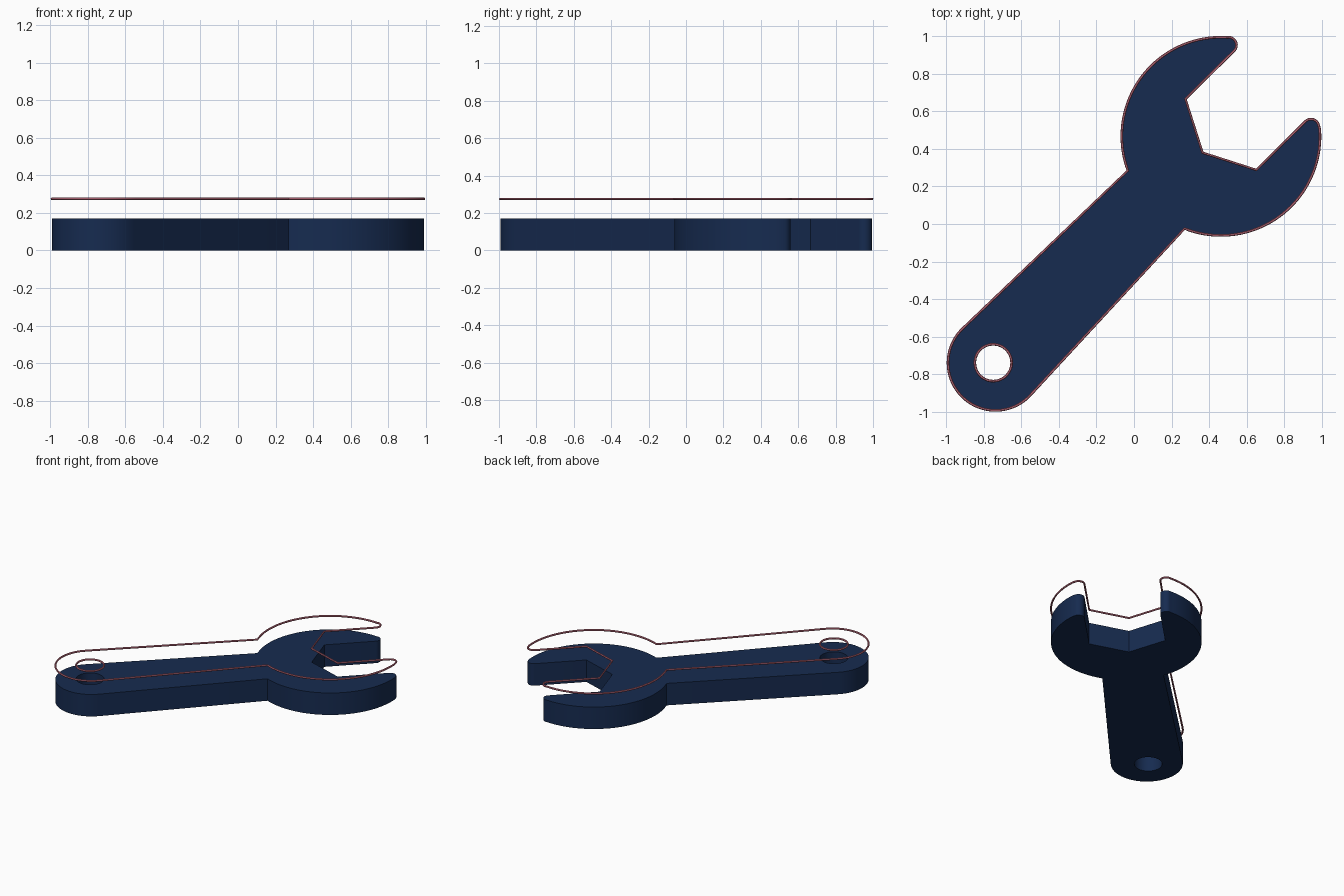
import bpy
from math import sin, cos, radians

if "Cube" in bpy.data.objects:
    bpy.data.objects.remove(bpy.data.objects["Cube"])


def arc(cx, cy, r, a0, a1, n):
    """Points along a circular arc, angles in degrees."""
    return [(cx + r * cos(radians(a0 + (a1 - a0) * i / n)),
             cy + r * sin(radians(a0 + (a1 - a0) * i / n))) for i in range(n + 1)]


def material(name, colour):
    mat = bpy.data.materials.new(name)
    mat.diffuse_color = (*colour, 1)
    mat.use_nodes = True
    mat.node_tree.nodes["Principled BSDF"].inputs["Base Color"].default_value = mat.diffuse_color
    return mat


def make_part(name, loops, z, mat, dims, extrude=0.0, bevel=0.0):
    """Closed loops as a curve, either filled and extruded or swept as a tube."""
    curve = bpy.data.curves.new(name, 'CURVE')
    curve.dimensions = dims
    if dims == '2D':
        curve.fill_mode = 'BOTH'
    else:
        curve.fill_mode = 'FULL'
    curve.extrude = extrude
    curve.bevel_depth = bevel
    curve.bevel_resolution = 1
    for loop in loops:
        spline = curve.splines.new('POLY')
        spline.points.add(len(loop) - 1)
        for p, (x, y) in zip(spline.points, loop):
            p.co = (x, y, 0, 1)
        spline.use_cyclic_u = True
    obj = bpy.data.objects.new(name, curve)
    bpy.context.collection.objects.link(obj)
    obj.location.z = z
    bpy.ops.object.select_all(action='DESELECT')
    obj.select_set(True)
    bpy.context.view_layer.objects.active = obj
    bpy.ops.object.convert(target='MESH')
    obj = bpy.context.object
    obj.data.materials.clear()
    obj.data.materials.append(mat)
    bpy.ops.object.shade_smooth_by_angle(angle=radians(30))
    return obj


# Wrench profile: handle end, head, two rounded jaw tips, hex-shaped mouth
outline = (
    arc(-0.738, -0.740, 0.253, 134, 318, 40)
    + arc(0.463, 0.467, 0.528, 248.5, 364, 40)
    + arc(0.943, 0.517, 0.042, 10, 135, 10)
    + [(0.652, 0.288), (0.365, 0.380), (0.274, 0.666)]
    + arc(0.504, 0.953, 0.042, -45, 80, 10)
    + arc(0.463, 0.467, 0.528, 86, 200.2, 40)
)
hole = arc(-0.750, -0.739, 0.098, 0, 352.5, 47)

# Solid body
make_part("wrench_body", [outline, hole], 0.085,
          material("navy", (0.008, 0.024, 0.08)), '2D', extrude=0.085)

# Thin outline floating above the body
make_part("floating_outline", [outline, hole], 0.275,
          material("rose", (0.56, 0.16, 0.22)), '3D', bevel=0.007)
